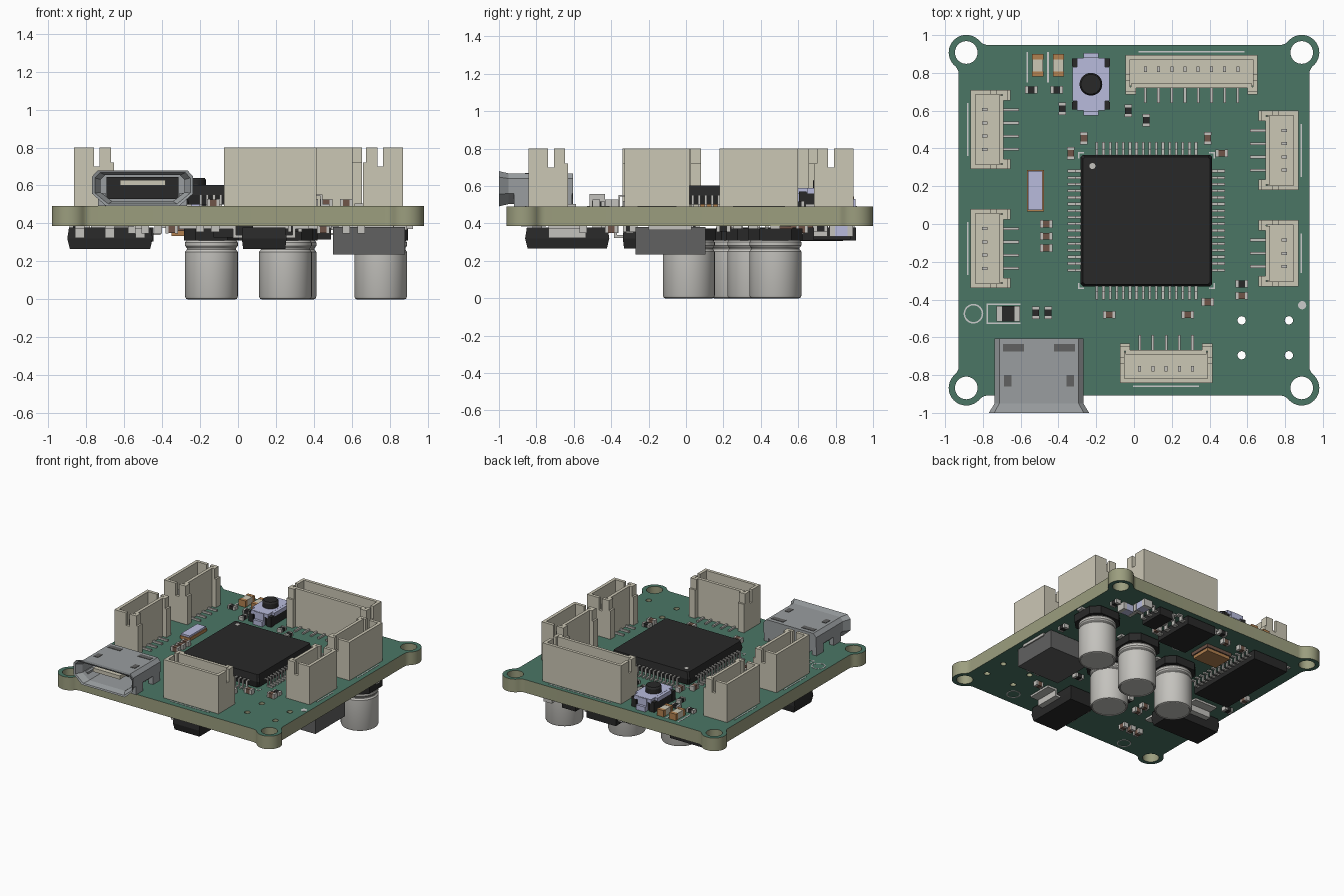
import bpy, bmesh
from math import pi, sin, cos, atan2, sqrt
from mathutils import Matrix

if "Cube" in bpy.data.objects:
    bpy.data.objects.remove(bpy.data.objects["Cube"])

def material(name, *c):
    m = bpy.data.materials.new(name)
    m.diffuse_color = (*c, 1)
    m.use_nodes = True
    m.node_tree.nodes["Principled BSDF"].inputs["Base Color"].default_value = m.diffuse_color
    return m

GREEN = material("solder_mask", 0.07, 0.18, 0.13)
EDGE = material("laminate", 0.33, 0.34, 0.21)
BEIGE = material("nylon", 0.60, 0.57, 0.46)
BLACK = material("black_plastic", 0.022, 0.022, 0.022)
DARK = material("dark_ferrite", 0.12, 0.12, 0.12)
STEEL = material("steel", 0.32, 0.34, 0.35)
TIN = material("tin", 0.55, 0.54, 0.51)
BROWN = material("ceramic", 0.16, 0.09, 0.065)
LILAC = material("lilac_metal", 0.48, 0.50, 0.72)
AMBER = material("amber", 0.45, 0.22, 0.08)
WHITE = material("silk_white", 0.55, 0.58, 0.55)
TOP, BOT = 0.491, 0.386
smooth = []

def add(name, bm, mat):
    me = bpy.data.meshes.new(name)
    bmesh.ops.recalc_face_normals(bm, faces=bm.faces)
    bm.to_mesh(me)
    bm.free()
    me.materials.append(mat)
    ob = bpy.data.objects.new(name, me)
    bpy.context.collection.objects.link(ob)
    return ob

def boxes(name, spans, mat, at=(0, 0), turn=0):
    """Joined boxes, each (x0, x1, y0, y1, z0, z1), turned about z and moved."""
    bm = bmesh.new()
    M = Matrix.Translation((*at, 0)) @ Matrix.Rotation(turn * pi / 2, 4, 'Z')
    for a, b, c, d, e, f in spans:
        S = Matrix.Diagonal((b - a, d - c, f - e, 1))
        bmesh.ops.create_cube(bm, size=1, matrix=M @ Matrix.Translation(((a + b) / 2, (c + d) / 2, (e + f) / 2)) @ S)
    return add(name, bm, mat)

def loft(name, rings, mat):
    """Skin through equal-length closed rings, capped at both ends."""
    bm = bmesh.new()
    R = [[bm.verts.new(p) for p in r] for r in rings]
    n = len(R[0])
    for a, b in zip(R, R[1:]):
        for i in range(n):
            bm.faces.new((a[i], a[(i + 1) % n], b[(i + 1) % n], b[i]))
    bm.faces.new(R[0])
    bm.faces.new(R[-1][::-1])
    return add(name, bm, mat)

def circle(x, y, r, n=40):
    return [(x + r * cos(2 * pi * i / n), y + r * sin(2 * pi * i / n)) for i in range(n)]

def lathe(name, x, y, prof, mat, n=40):
    ob = loft(name, [[(*p, z) for p in circle(x, y, r, n)] for r, z in prof], mat)
    smooth.append(ob)
    return ob

def plate(name, loops, z0, z1, mat):
    """Flat plate with holes from closed 2D loops."""
    cu = bpy.data.curves.new(name, 'CURVE')
    cu.dimensions, cu.fill_mode, cu.extrude = '2D', 'BOTH', (z1 - z0) / 2
    for loop in loops:
        s = cu.splines.new('POLY')
        s.points.add(len(loop) - 1)
        for p, q in zip(s.points, loop):
            p.co = (*q, 0, 1)
        s.use_cyclic_u = True
    tmp = bpy.data.objects.new(name + "_outline", cu)
    bpy.context.collection.objects.link(tmp)
    bpy.context.view_layer.update()
    me = bpy.data.meshes.new_from_object(tmp)
    bpy.data.objects.remove(tmp)
    bm = bmesh.new()
    bm.from_mesh(me)
    bmesh.ops.remove_doubles(bm, verts=bm.verts, dist=1e-5)
    bmesh.ops.translate(bm, verts=bm.verts, vec=(0, 0, (z0 + z1) / 2))
    for f in bm.faces:
        f.material_index = 0
    ob = add(name, bm, mat)
    smooth.append(ob)
    return ob

# board: square with filleted corner lugs and holes
H, CY, r, d, f = 0.888, 0.02, 0.093, 0.04, 0.06
along = sqrt((r + f) ** 2 - (d + f) ** 2)
a0 = atan2(-along, d + f)
half = [(d + f + f * cos(t), -along + f * sin(t)) for t in [pi + (a0) * i / 6 for i in range(7)]]
half += [(r * cos(t), r * sin(t)) for t in [a0 + (pi / 4 - a0) * i / 12 for i in range(1, 13)]]
corner = half + [(y, x) for x, y in half[-2::-1]]
outline = []
for q in range(4):
    c, s = cos(q * pi / 2), sin(q * pi / 2)
    outline += [(c * (x + H) - s * (y + H), s * (x + H) + c * (y + H) + CY) for x, y in corner]
holes = [circle(sx * H, CY + sy * H, 0.06) for sx in (-1, 1) for sy in (-1, 1)]
holes += [circle(x, y, 0.022, 16) for x in (0.57, 0.82) for y in (-0.51, -0.695)]
board = plate("circuit_board", [outline] + holes, BOT, TOP, GREEN)
board.data.materials.append(EDGE)
for p in board.data.polygons:
    p.material_index = 0 if abs(p.normal.z) > 0.5 else 1

# upright wire sockets, pins towards local +y
def socket(name, n, at, turn):
    h = 0.035 * n + 0.07
    t, top = 0.025, 0.80
    sp = [(-h, h, -0.105, -0.08, TOP, top), (-h + t, h - t, -0.1, 0.06, TOP, 0.56),
          (-h + 0.03, h - 0.03, 0.045, 0.07, TOP, top)]
    for s in (-1, 1):
        u0, u1 = sorted((s * h, s * (h - t)))
        w0, w1 = sorted((s * h, s * (h - 0.055)))
        sp += [(u0, u1, -0.105, 0.07, TOP, 0.70), (u0, u1, -0.1, 0.0, 0.69, top),
               (u0, u1, 0.03, 0.07, 0.69, top), (w0, w1, 0.065, 0.105, TOP, 0.72),
               (w0, w1, 0.065, 0.09, 0.72, top)]
    boxes(name + "_shell", sp, BEIGE, at, turn)
    legs = []
    for i in range(n):
        u = (i - (n - 1) / 2) * 0.07
        legs += [(u - 0.007, u + 0.007, 0.065, 0.15, TOP, 0.505), (u - 0.008, u + 0.008, -0.045, -0.015, 0.55, 0.70)]
    boxes(name + "_pins", legs, TIN, at, turn)
    boxes(name + "_mark", [(-h + 0.07, h - 0.07, -0.125, -0.117, TOP, TOP + 0.002)], WHITE, at, turn)

for args in [("motor_socket", 8, (0.305, 0.79), 2), ("left_rear_socket", 4, (-0.76, 0.50), -1),
             ("left_front_socket", 4, (-0.76, -0.13), -1), ("right_rear_socket", 4, (0.765, 0.39), 1),
             ("right_front_socket", 3, (0.765, -0.155), 1), ("front_socket", 5, (0.17, -0.737), 0)]:
    socket(*args)

# main processor with gull-wing leads
P = (0.066, 0.018)
def square(h, z, c=0.012):
    pts = [(h, -h + c), (h, h - c), (h - c, h), (-h + c, h), (-h, h - c), (-h, -h + c), (-h + c, -h), (h - c, -h)]
    return [(P[0] + x, P[1] + y, z) for x, y in pts]
loft("processor_body", [square(0.337, 0.5), square(0.348, 0.55), square(0.337, 0.603)], BLACK)
lathe("processor_pin_one_dot", -0.22, 0.307, [(0.016, 0.6), (0.016, 0.605)], TIN, 20)
for q in range(4):
    leads = []
    for i in range(16):
        u = (i - 7.5) * 0.035
        a, b = u - 0.007, u + 0.007
        leads += [(a, b, 0.34, 0.378, 0.544, 0.553), (a, b, 0.37, 0.379, 0.495, 0.553), (a, b, 0.37, 0.417, TOP, 0.502)]
    boxes("processor_leads", leads, TIN, P, q)
    boxes("processor_corner_mark", [(0.33, 0.362, 0.354, 0.362, TOP, TOP + 0.002),
          (0.354, 0.362, 0.33, 0.362, TOP, TOP + 0.002)], WHITE, P, q)

# micro usb port
UX, UZ = -0.503, 0.585
prof = [(0.17, 0.503), (0.235, 0.56), (0.235, 0.64), (0.21, 0.668)]
prof = prof + [(-x, z) for x, z in prof[::-1]]
def port(y, kx, kz):
    return [(UX + x * kx, y, UZ + (z - UZ) * kz) for x, z in prof]
loft("usb_shell", [port(-0.605, 1, 1), port(-0.95, 1, 1), port(-1.0, 1.13, 1.14), port(-0.995, 1.07, 1.0),
                   port(-0.95, 0.94, 0.84), port(-0.70, 0.94, 0.84)], STEEL)
boxes("usb_tongue", [(UX - 0.12, UX + 0.12, -0.96, -0.68, 0.6, 0.63)], BEIGE)
boxes("usb_liner", [(UX - 0.19, UX + 0.19, -0.76, -0.69, 0.53, 0.645)], BLACK)
boxes("usb_slots", [(UX + s * 0.135 - 0.055, UX + s * 0.135 + 0.055, -0.675, -0.635, 0.66, 0.671) for s in (-1, 1)]
      + [(UX + s * 0.165 - 0.02, UX + s * 0.165 + 0.02, -0.86, -0.80, 0.66, 0.671) for s in (-1, 1)], DARK)
boxes("usb_feet", [(UX + s * 0.215 - 0.02, UX + s * 0.215 + 0.02, y, y + 0.09, TOP, 0.56)
                   for s in (-1, 1) for y in (-0.92, -0.7)], STEEL)

# push button
B = (-0.228, 0.74)
boxes("button_base", [(-0.095, 0.095, -0.125, 0.125, TOP, 0.565)]
      + [(s * 0.08 - 0.02, s * 0.08 + 0.02, t * 0.115 - 0.02, t * 0.115 + 0.02, TOP, 0.57)
         for s in (-1, 1) for t in (-1, 1)], BLACK, B)
boxes("button_cover", [(-0.075, 0.075, -0.14, 0.14, 0.56, 0.59), (-0.098, 0.098, -0.09, 0.09, 0.56, 0.589),
      (-0.04, 0.04, -0.165, 0.165, TOP, 0.53), (-0.04, 0.04, -0.145, 0.145, 0.5, 0.588)], LILAC, B)
lathe("button_plunger", *B, [(0.06, 0.58), (0.06, 0.628), (0.052, 0.64)], BLACK)

# small two-ended parts: body plus metal end caps
def chips(name, spots, mat, size=(0.062, 0.036, 0.036), top=True, ends=TIN):
    l, w, h = size
    body, caps = [], []
    for x, y, along_y in spots:
        z0, z1 = (TOP, TOP + h) if top else (BOT - h, BOT)
        def span(a, b, g):
            v = (x - w / 2 - g, x + w / 2 + g, y + a, y + b) if along_y else (x + a, x + b, y - w / 2 - g, y + w / 2 + g)
            return (*v, z0 - (0 if top else g), z1 + (g if top else 0))
        body.append(span(-l / 2, l / 2, 0))
        caps += [span(-l / 2 - 0.002, -l * 0.28, 0.002), span(l * 0.28, l / 2 + 0.002, 0.002)]
    boxes(name, body, mat)
    boxes(name + "_ends", caps, ends)

chips("top_capacitors", [(-0.265, 0.455, 1), (-0.335, 0.375, 1), (0.39, 0.455, 1), (0.465, 0.375, 0),
      (-0.465, 0, 0), (-0.465, -0.065, 0), (-0.465, -0.127, 0), (-0.13, -0.48, 0), (0.285, -0.48, 0),
      (0.39, -0.413, 0), (0.57, -0.38, 0)], BROWN)
chips("top_resistors", [(-0.545, 0.71, 0), (-0.41, 0.71, 0), (-0.38, 0.61, 1), (-0.03, 0.6, 1), (0.065, 0.55, 1),
      (0.57, -0.317, 0), (-0.52, -0.47, 1), (-0.455, -0.47, 1)], BLACK, (0.062, 0.036, 0.026))
chips("status_lights", [(-0.51, 0.84, 1), (-0.4, 0.84, 1)], BEIGE, (0.115, 0.056, 0.05), ends=AMBER)
chips("diode", [(-0.665, -0.475, 0)], BLACK, (0.12, 0.08, 0.065))
boxes("resonator_base", [(-0.567, -0.477, 0.067, 0.287, TOP, 0.515)], AMBER)
boxes("resonator_lid", [(-0.56, -0.484, 0.074, 0.28, 0.51, 0.53)], LILAC)
boxes("part_marks", [(-0.46, -0.45, 0.75, 0.91, TOP, TOP + 0.002), (-0.57, -0.56, 0.75, 0.91, TOP, TOP + 0.002),
      (-0.78, -0.772, -0.53, -0.42, TOP, TOP + 0.002), (-0.78, -0.6, -0.428, -0.42, TOP, TOP + 0.002),
      (-0.78, -0.6, -0.53, -0.522, TOP, TOP + 0.002)], WHITE)
lathe("pin_one_dot", 0.89, -0.43, [(0.022, TOP - 0.002), (0.022, TOP + 0.002)], WHITE, 20)
for x, y, z in [(-0.85, -0.475, TOP), (0.48, -0.8, BOT - 0.002), (-0.6, -0.83, BOT - 0.002), (0.0, 0.51, BOT - 0.002)]:
    plate("test_ring", [circle(x, y, 0.052, 32), circle(x, y, 0.044, 32)], z, z + 0.002, WHITE)

# electrolytic capacitors hanging below
for x, y in [(0.752, 0.478), (0.274, 0.36), (0.25, 0.015), (-0.14, 0.275)]:
    lathe("can", x, y, [(0.122, 0.004), (0.126, 0.0), (0.134, 0.003), (0.139, 0.015), (0.139, 0.25), (0.13, 0.262),
                        (0.13, 0.27), (0.139, 0.282), (0.139, 0.3), (0.13, 0.312)], TIN, 48)
    e, c = 0.145, 0.06
    base = [(e, -e), (e, e), (e - c, e), (c - e, e), (-e, e - c), (-e, c - e), (c - e, -e), (e - c, -e)]
    base[0], base[1] = (e, c - e), (e, e - c)
    loft("can_base", [[(x + u, y + v, z) for u, v in base] for z in (0.31, 0.372)], BLACK)
    boxes("can_leads", [(-0.17, 0.17, -0.025, 0.025, 0.37, BOT)], TIN, (x, y))

# power inductor
boxes("inductor", [(0.5, 0.88, -0.27, 0.105, 0.235, 0.38)], DARK)
boxes("inductor_pads", [(0.49, 0.56, -0.2, 0.03, 0.365, BOT), (0.82, 0.89, -0.2, 0.03, 0.365, BOT)], TIN)

# two tabbed regulators, wide tab on local +y
for at, turn in [((0.138, -0.635), -1), ((-0.675, -0.22), 0)]:
    ring = lambda k, z: [(at[0] + k * x, at[1] + k * y, z) for x, y in
                         ([(-.118, -.225), (.118, -.225), (.118, .225), (-.118, .225)] if turn else
                          [(-.225, -.118), (.225, -.118), (.225, .118), (-.225, .118)])]
    loft("regulator_body", [ring(0.94, 0.265), ring(1, 0.32), ring(0.96, 0.378)], BLACK)
    steps = []
    for u, w, s in [(0, 0.1, 1), (-0.16, 0.025, -1), (0, 0.025, -1), (0.16, 0.025, -1)]:
        for a, b, z0, z1 in [(0.1, 0.16, 0.322, 0.338), (0.148, 0.164, 0.322, BOT), (0.15, 0.235, 0.37, BOT)]:
            v0, v1 = sorted((s * a, s * b))
            steps.append((u - w, u + w, v0, v1, z0, z1))
    boxes("regulator_leads", steps, TIN, at, turn)

# leaded chips on the underside, leads along both x sides
def flat_chip(name, at, hx, hy, n, pitch, z, turn=0):
    boxes(name + "_body", [(-hx, hx, -hy, hy, z, 0.379)], BLACK, at, turn)
    sp = []
    for i in range(n):
        v = (i - (n - 1) / 2) * pitch
        for s in (-1, 1):
            for a, b, z0, z1 in [(0, 0.035, 0.34, 0.35), (0.026, 0.036, 0.34, BOT), (0.028, 0.065, 0.375, BOT)]:
                u0, u1 = sorted((s * (hx + a), s * (hx + b)))
                sp.append((u0, u1, v - pitch * 0.2, v + pitch * 0.2, z0, z1))
    boxes(name + "_leads", sp, TIN, at, turn)

flat_chip("video_chip", (-0.60, 0.50), 0.155, 0.34, 14, 0.0455, 0.305)
flat_chip("rear_right_chip", (0.43, 0.78), 0.06, 0.1, 3, 0.066, 0.315)
flat_chip("rear_mid_chip", (0.12, 0.74), 0.13, 0.17, 4, 0.085, 0.31)
boxes("crystal_base", [(-0.36, -0.13, 0.5, 0.68, 0.36, BOT)], BROWN)
boxes("crystal_lid", [(-0.35, -0.14, 0.51, 0.67, 0.335, 0.365)], AMBER)
boxes("sensor_chip", [(-0.13, 0.08, -0.16, 0.05, 0.325, BOT)], BLACK)
chips("lower_filters", [(0.61, 0.83, 1), (0.67, 0.72, 0)], LILAC, (0.12, 0.07, 0.055), False)
chips("lower_capacitors", [(-0.56, -0.62, 1), (-0.49, -0.62, 1), (-0.42, -0.62, 1), (-0.35, -0.38, 0), (-0.35, -0.3, 0),
      (0.57, -0.4, 1), (0.65, -0.4, 1), (-0.85, 0.25, 1), (-0.35, 0.8, 0), (-0.2, 0.8, 0), (0.3, 0.62, 1),
      (0.45, -0.55, 0)], BROWN, top=False)
chips("lower_resistors", [(-0.2, -0.3, 1), (-0.12, -0.3, 1), (0.3, -0.28, 0), (0.78, 0.72, 1), (0.84, 0.2, 1),
      (-0.85, 0.05, 0), (-0.1, 0.88, 0)], BLACK, (0.07, 0.04, 0.03), False)

# crisp edges on the rounded parts
bpy.ops.object.select_all(action='DESELECT')
for ob in smooth:
    ob.select_set(True)
bpy.context.view_layer.objects.active = smooth[0]
bpy.ops.object.shade_smooth_by_angle(angle=pi / 6)
